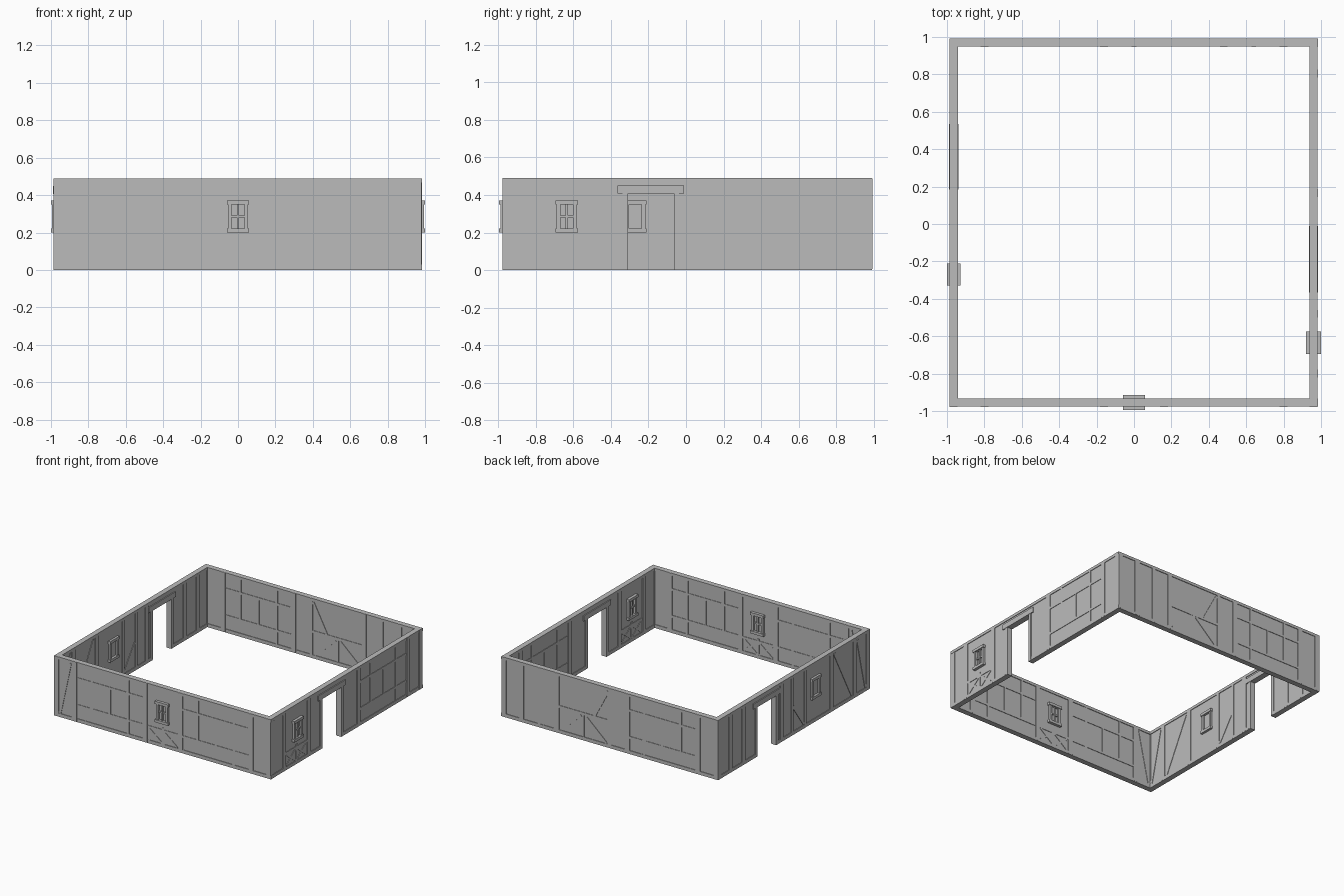
import bpy, bmesh, math
from mathutils import Matrix, Vector

cube = bpy.data.objects.get("Cube")
if cube:
    bpy.data.objects.remove(cube, do_unlink=True)

grey = bpy.data.materials.new("plain grey")
grey.use_nodes = True
COLOR = (0.5, 0.5, 0.5, 1)
grey.diffuse_color = COLOR
grey.node_tree.nodes["Principled BSDF"].inputs["Base Color"].default_value = COLOR

TOP = 0.49
THIN, POST, RAIL = 0.034, 0.046, 0.042   # depths of panels, posts and rails


class Wall:
    """Flat frame: u runs along the wall, z up, depth is centred on the wall."""

    def __init__(self, name, along_x, offset, start, end):
        self.name, self.start, self.end = name, start, end
        self.frame = (Matrix.Translation((0, offset, 0)) if along_x else
                      Matrix.Translation((offset, 0, 0)) @ Matrix.Rotation(math.pi / 2, 4, 'Z'))
        self.parts = {}

    def bar(self, part, a, b, width, depth):
        """Straight timber from a to b, both given as (u, z)."""
        bm = self.parts.setdefault(part, bmesh.new())
        a, b = Vector(a), Vector(b)
        d, mid = b - a, (a + b) / 2
        m = (self.frame @ Matrix.Translation((mid.x, 0, mid.y))
             @ Matrix.Rotation(-math.atan2(d.y, d.x), 4, 'Y')
             @ Matrix.Diagonal((d.length, depth, width, 1)))
        bmesh.ops.create_cube(bm, size=1, matrix=m)

    def box(self, part, u0, u1, z0, z1, depth):
        mid = (z0 + z1) / 2
        self.bar(part, (u0, mid), (u1, mid), z1 - z0, depth)

    def panel(self, u0, u1, z0=0.01):
        self.box("panel", u0, u1, z0, TOP - 0.005, THIN)

    def posts(self, centres, width=0.042):
        for u in centres:
            self.box("post", u - width / 2, u + width / 2, 0.005, TOP - 0.002, POST)

    def rails(self, spans):
        self.box("top_rail", self.start, self.end, 0.467, TOP, RAIL + 0.002)
        for u0, u1 in spans:
            self.box("bottom_rail", u0, u1, 0, 0.028, RAIL + 0.002)

    def brace(self, a, b, width=0.02):
        self.bar("brace", a, b, width, RAIL)

    def stud(self, u, z0=0.02, z1=0.47, width=0.02):
        self.box("stud", u - width / 2, u + width / 2, z0, z1, RAIL)

    def timber_field(self, u0, u1, full=1):
        """Field with two rails and three studs; full is the side of the tall stud."""
        mid = (u0 + u1) / 2
        for z in (0.135, 0.355):
            self.box("rail", u0, u1, z - 0.01, z + 0.01, RAIL)
        self.stud(mid + full * 0.165)
        self.stud(mid - full * 0.165, z0=0.135)
        self.stud(mid, 0.14, 0.35, 0.015)

    def cross_field(self, u0, u1):
        """Low railing with two crosses."""
        mid = (u0 + u1) / 2
        self.box("rail", u0, u1, 0.125, 0.145, RAIL)
        self.stud(mid, 0.02, 0.16)
        for a, b in ((u0, mid), (mid, u1)):
            self.brace((a + 0.01, 0.03), (b - 0.01, 0.125), 0.016)
            self.brace((a + 0.01, 0.125), (b - 0.01, 0.03), 0.016)

    def window(self, u, depth, mullions=True):
        for z in (0.21, 0.36):
            self.box("window_sill", u - 0.06, u + 0.06, z - 0.011, z + 0.011, depth)
        for s in (-1, 1):
            c = u + s * 0.044
            self.box("window_frame", c - 0.01, c + 0.01, 0.2, 0.37, depth * 0.85)
        if mullions:
            self.box("window_frame", u - 0.006, u + 0.006, 0.21, 0.36, depth * 0.75)
            self.box("window_frame", u - 0.044, u + 0.044, 0.28, 0.292, depth * 0.7)

    def door(self, u0, u1):
        """Open doorway with jambs and a heavy lintel."""
        self.panel(self.start, u0)
        self.panel(u1, self.end)
        self.panel(u0, u1, 0.41)
        for u in (u0 - 0.014, u1 + 0.014):
            self.box("door_jamb", u - 0.014, u + 0.014, 0.005, 0.41, POST)
        self.box("door_lintel", u0 - 0.055, u1 + 0.055, 0.407, 0.45, POST + 0.004)

    def build(self):
        for part, bm in self.parts.items():
            mesh = bpy.data.meshes.new(f"{self.name}_{part}")
            bm.to_mesh(mesh)
            bm.free()
            mesh.materials.append(grey)
            bpy.context.collection.objects.link(bpy.data.objects.new(mesh.name, mesh))


# Front wall: two timber fields around a window bay
front = Wall("front", True, -0.955, -0.985, 0.983)
front.panel(-0.98, 0.98)
front.posts((-0.965, -0.80, -0.16, 0.16, 0.80, 0.96))
front.rails([(-0.985, 0.983)])
front.brace((-0.935, 0.03), (-0.84, 0.465), 0.022)
front.timber_field(-0.78, -0.18)
front.timber_field(0.18, 0.78)
front.cross_field(-0.14, 0.14)
front.window(0, 0.08)

# Wall on the +x side: window bay, doorway, timber field
left = Wall("left", False, 0.96, -0.975, 0.99)
left.door(-0.31, -0.065)
left.posts((-0.80, -0.48, 0.165, 0.805, 0.968))
left.rails([(-0.975, -0.31), (-0.065, 0.99)])
left.cross_field(-0.78, -0.50)
left.window(-0.635, 0.08)
left.timber_field(0.185, 0.785)

# Back wall: timber field, braced bay, close posts
back = Wall("back", True, 0.97, -0.985, 0.983)
back.panel(-0.98, 0.98)
back.posts((-0.965, -0.80, -0.16, 0.48, 0.80, 0.96))
back.posts((0.0, 0.64), 0.025)
back.rails([(-0.985, 0.983)])
back.timber_field(-0.78, -0.18)
back.box("rail", 0.0, 0.48, 0.205, 0.228, RAIL)
back.stud(0.24, 0.02, 0.21)
back.brace((0.03, 0.03), (0.22, 0.2))
back.brace((0.45, 0.03), (0.26, 0.2))
back.brace((0.015, 0.46), (0.14, 0.225))

# Wall on the -x side: braced bays, small window, doorway
right = Wall("right", False, -0.964, -0.975, 0.99)
right.door(0.24, 0.48)
right.posts((-0.785, -0.48, 0.165, 0.66, 0.83))
right.posts((-0.142, 0.03), 0.025)
right.rails([(-0.975, 0.24), (0.48, 0.99)])
right.brace((-0.925, 0.03), (-0.82, 0.46), 0.022)
right.brace((-0.75, 0.03), (-0.52, 0.46), 0.022)
right.brace((-0.125, 0.035), (0.015, 0.23))
right.window(-0.27, 0.072, mullions=False)

for wall in (front, left, back, right):
    wall.build()
